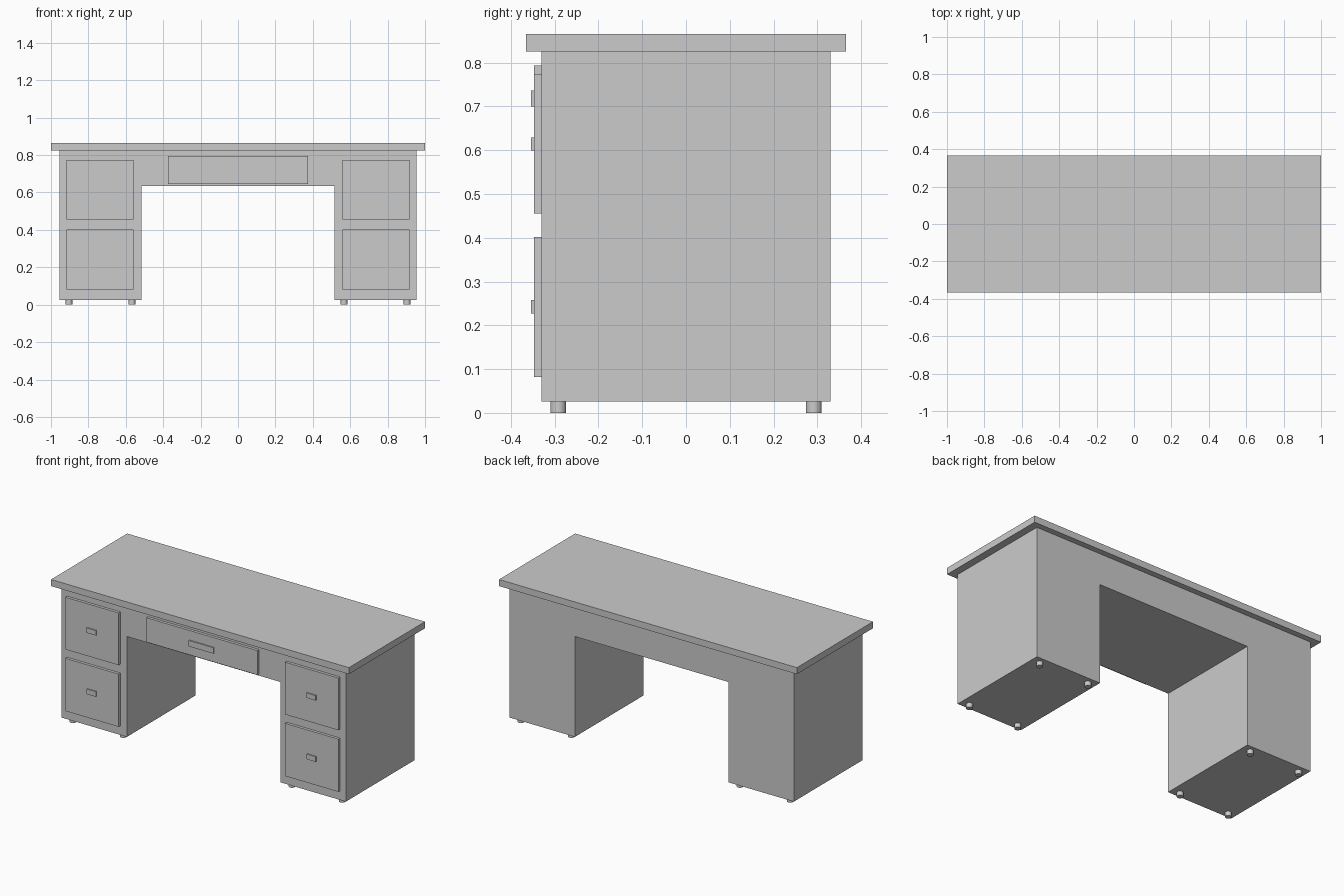
import bpy, bmesh
from math import radians

if "Cube" in bpy.data.objects:
    bpy.data.objects.remove(bpy.data.objects["Cube"])


def box(name, x, y, z):
    """Box from (min, max) ranges on each axis."""
    bpy.ops.mesh.primitive_cube_add(size=1, location=[(a + b) / 2 for a, b in (x, y, z)])
    ob = bpy.context.object
    ob.name = name
    ob.scale = [b - a for a, b in (x, y, z)]
    bpy.ops.object.transform_apply(location=False, rotation=False, scale=True)
    return ob


def drawer(name, x, z, handle_half, handle_z):
    """Raised drawer front with a small bar handle."""
    cx = sum(x) / 2
    box(name + "_front", x, (-0.347, -0.328), z)
    box(name + "_handle", (cx - handle_half, cx + handle_half), (-0.354, -0.345), handle_z)


# Desk top
box("desk_top", (-1, 1), (-0.365, 0.365), (0.825, 0.865))

# Pedestals and apron: one arch profile extruded front to back
profile = [(-0.955, 0.026), (-0.515, 0.026), (-0.515, 0.635), (0.515, 0.635),
           (0.515, 0.026), (0.955, 0.026), (0.955, 0.825), (-0.955, 0.825)]
bm = bmesh.new()
face = bm.faces.new([bm.verts.new((x, -0.33, z)) for x, z in profile])
result = bmesh.ops.extrude_face_region(bm, geom=[face])
moved = [g for g in result["geom"] if isinstance(g, bmesh.types.BMVert)]
bmesh.ops.translate(bm, verts=moved, vec=(0, 0.66, 0))
bmesh.ops.recalc_face_normals(bm, faces=bm.faces)
mesh = bpy.data.meshes.new("desk_body")
bm.to_mesh(mesh)
bm.free()
bpy.context.collection.objects.link(bpy.data.objects.new("desk_body", mesh))

# Drawers
drawer("centre_drawer", (-0.373, 0.373), (0.646, 0.794), 0.083, (0.70, 0.736))
for side, s in (("left", -1), ("right", 1)):
    x = tuple(sorted((s * 0.559, s * 0.917)))
    drawer(side + "_upper_drawer", x, (0.456, 0.773), 0.031, (0.599, 0.629))
    drawer(side + "_lower_drawer", x, (0.082, 0.402), 0.031, (0.227, 0.258))

    # Round feet under each pedestal
    for px, pos in ((0.567, "inner"), (0.904, "outer")):
        for y, end in ((-0.292, "front"), (0.292, "back")):
            bpy.ops.mesh.primitive_cylinder_add(vertices=32, radius=0.018, depth=0.028,
                                                location=(s * px, y, 0.014))
            bpy.context.object.name = f"{side}_{pos}_{end}_foot"
            bpy.ops.object.shade_smooth_by_angle(angle=radians(30))
